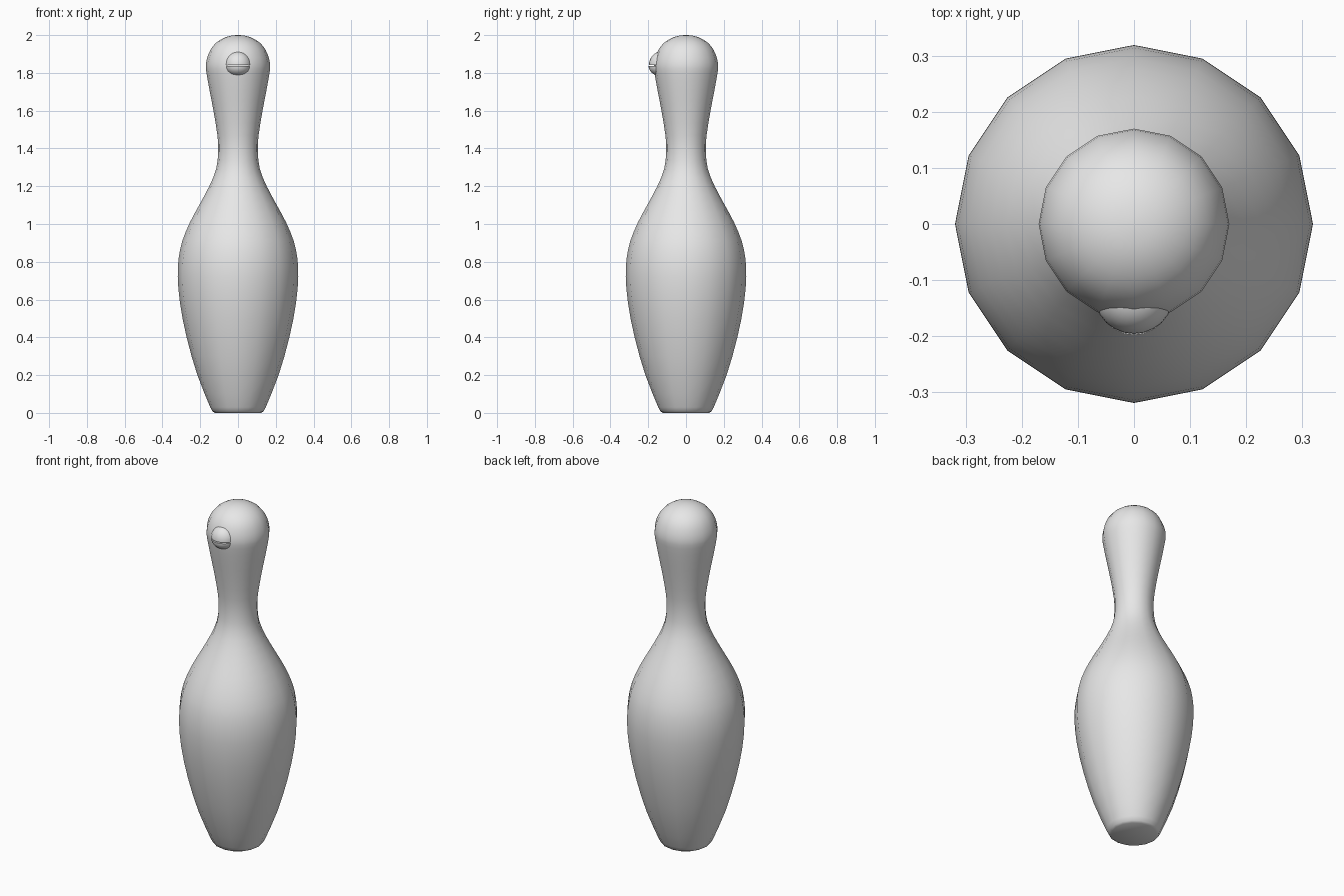
import bpy, bmesh, math
from mathutils import Vector

cube = bpy.data.objects.get("Cube")
if cube:
    bpy.data.objects.remove(cube, do_unlink=True)

grey = bpy.data.materials.new("light grey")
grey.use_nodes = True
grey.diffuse_color = (0.8, 0.8, 0.8, 1)
grey.node_tree.nodes["Principled BSDF"].inputs["Base Color"].default_value = (0.8, 0.8, 0.8, 1)


def smooth_profile(points, steps):
    """Catmull-Rom curve through (radius, height) points."""
    pts = [Vector(p) for p in points]
    pts = [pts[0]] + pts + [pts[-1]]
    out = []
    for a, b, c, d in zip(pts, pts[1:], pts[2:], pts[3:]):
        for i in range(steps):
            t = i / steps
            out.append(b + (c - a) * t / 2 + (a * 2 - b * 5 + c * 4 - d) * t * t / 2
                       + (b * 3 - a - c * 3 + d) * t ** 3 / 2)
    return out + [pts[-1]]


def lathe(name, profile, sides, location=(0, 0, 0), scale=(1, 1, 1)):
    """Spin a profile round the z axis into a closed, smooth object."""
    bm = bmesh.new()
    verts = [bm.verts.new((max(r, 0), 0, z)) for r, z in profile]
    edges = [bm.edges.new(pair) for pair in zip(verts, verts[1:])]
    bmesh.ops.spin(bm, geom=verts + edges, cent=(0, 0, 0), axis=(0, 0, 1),
                   angle=math.tau, steps=sides)
    bmesh.ops.remove_doubles(bm, verts=bm.verts, dist=0.0001)
    bmesh.ops.recalc_face_normals(bm, faces=bm.faces)
    mesh = bpy.data.meshes.new(name)
    bm.to_mesh(mesh)
    bm.free()
    mesh.materials.append(grey)
    obj = bpy.data.objects.new(name, mesh)
    obj.location, obj.scale = location, scale
    bpy.context.collection.objects.link(obj)
    bpy.ops.object.select_all(action="DESELECT")
    obj.select_set(True)
    bpy.context.view_layer.objects.active = obj
    bpy.ops.object.shade_smooth_by_angle(angle=math.radians(50))
    return obj


# Pin body: flat foot, round belly, narrow neck and domed head
foot = [(0, 0), (0.122, 0), (0.135, 0.008)]
side = [(0.147, 0.03), (0.215, 0.2), (0.272, 0.4), (0.307, 0.58), (0.319, 0.72),
        (0.314, 0.82), (0.295, 0.91), (0.254, 1.01), (0.2, 1.11), (0.152, 1.2),
        (0.116, 1.29), (0.105, 1.38), (0.109, 1.47), (0.13, 1.6), (0.151, 1.71),
        (0.167, 1.8), (0.17, 1.84), (0.163, 1.88), (0.145, 1.924), (0.115, 1.96),
        (0.075, 1.985), (0.035, 1.997), (0, 2)]
lathe("pin_body", foot + smooth_profile(side, 2), 16)

# Beak: two rounded halves meeting at a thin mouth groove
radius = 0.07
arc = [math.radians(a) for a in range(0, 91, 10)]
upper = [(0, 0)] + [(radius * math.cos(a), radius * math.sin(a)) for a in arc]
lower = [(r, -0.78 * z) for r, z in upper]
lathe("beak_upper", upper, 24, (0, -0.128, 1.842), (1, 0.97, 1.03))
lathe("beak_lower", lower, 24, (0, -0.128, 1.836), (0.98, 1, 1))
